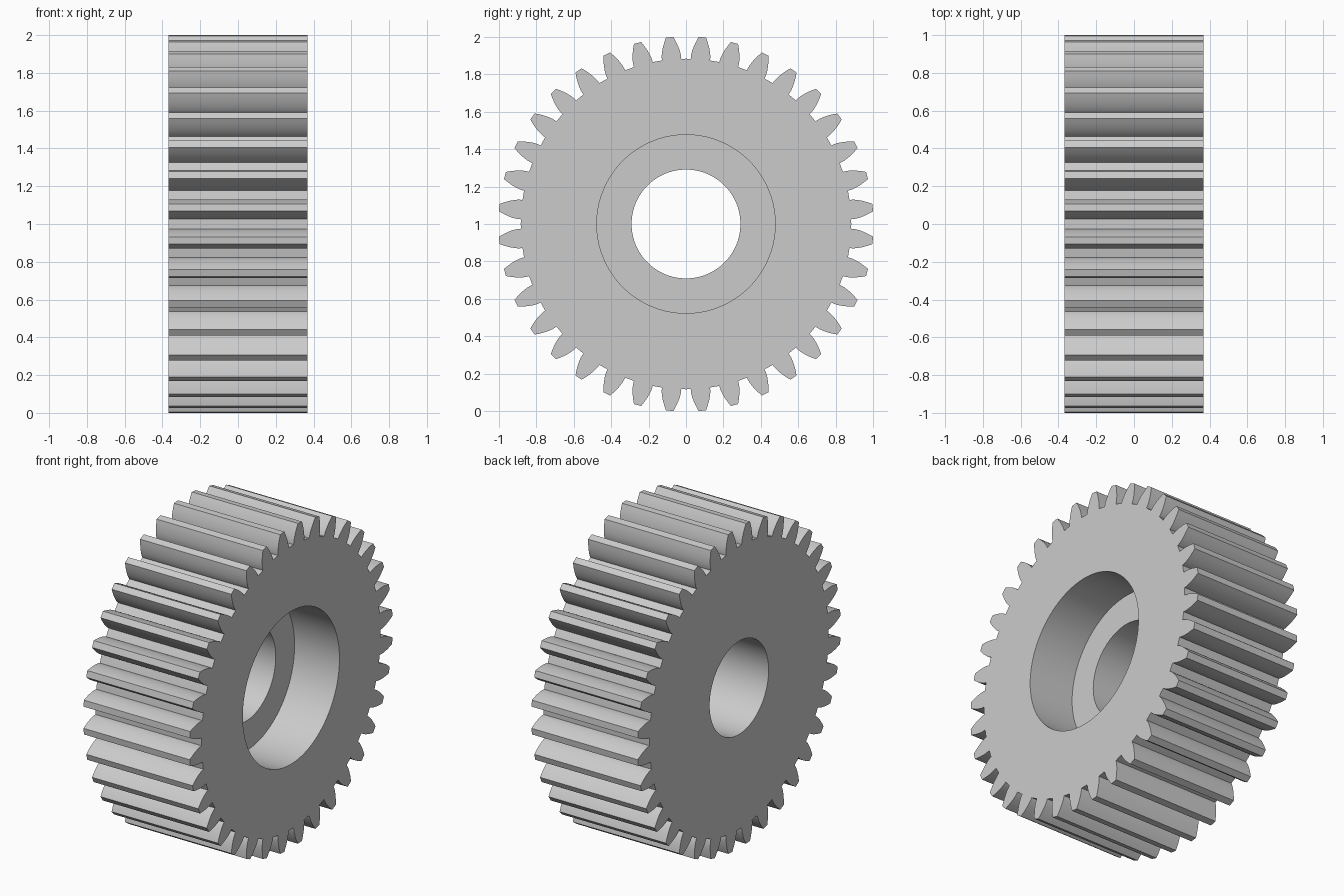
import bpy, bmesh, math

if "Cube" in bpy.data.objects:
    bpy.data.objects.remove(bpy.data.objects["Cube"])

TEETH = 36
TIP_R = 1.0023
HALF_W = 0.367
BORE_R, POCKET_R, POCKET_DEPTH = 0.291, 0.477, 0.31
ARC = 3                                   # bore segments per tooth
PITCH = 2 * math.pi / TEETH
MODULE = TIP_R / (TEETH / 2 + 1)
PITCH_R = MODULE * TEETH / 2
ROOT_R = PITCH_R - 1.25 * MODULE
BASE_R = PITCH_R * math.cos(math.radians(20))


def inv(a):
    return math.tan(a) - a


def half_angle(r):
    """Half the angular thickness of an involute tooth at radius r."""
    return PITCH / 4 + inv(math.radians(20)) - inv(math.acos(min(1, BASE_R / r)))


# One tooth as (radius, angle) pairs, starting mid-gap
radii = [BASE_R + (TIP_R - BASE_R) * i / 6 for i in range(7)]
flank = [(ROOT_R, half_angle(BASE_R))] + [(r, half_angle(r)) for r in radii]
tooth = [(ROOT_R, 0.0)]
tooth += [(r, PITCH / 2 - a) for r, a in flank]
tooth += [(r, PITCH / 2 + a) for r, a in reversed(flank)]
N = len(tooth)

bm = bmesh.new()


def ring(points, x):
    return [bm.verts.new((x, r * math.sin(a), 1 + r * math.cos(a))) for r, a in points]


def circle(radius, x):
    return ring([(radius, i * PITCH / ARC) for i in range(TEETH * ARC)], x)


def band(a, b):
    for i in range(len(a)):
        j = (i + 1) % len(a)
        bm.faces.new((a[i], a[j], b[j], b[i]))


def cap(outer, inner):
    """Side face: one sector per tooth between gear outline and hole."""
    for k in range(TEETH):
        o = [outer[(k * N + i) % len(outer)] for i in range(N + 1)]
        c = [inner[(k * ARC + i) % len(inner)] for i in range(ARC + 1)]
        bm.faces.new(o + c[::-1])


outline = [(r, a + k * PITCH) for k in range(TEETH) for r, a in tooth]
left, right = ring(outline, -HALF_W), ring(outline, HALF_W)
bore_left = circle(BORE_R, -HALF_W)
bore_floor = circle(BORE_R, HALF_W - POCKET_DEPTH)
pocket_floor = circle(POCKET_R, HALF_W - POCKET_DEPTH)
pocket_rim = circle(POCKET_R, HALF_W)

band(left, right)                         # toothed rim
cap(left, bore_left)                      # plain side
cap(right, pocket_rim)                    # recessed side
band(bore_left, bore_floor)               # shaft bore
band(bore_floor, pocket_floor)            # pocket floor
band(pocket_floor, pocket_rim)            # pocket wall
bmesh.ops.recalc_face_normals(bm, faces=bm.faces)

mesh = bpy.data.meshes.new("spur_gear")
bm.to_mesh(mesh)
bm.free()
gear = bpy.data.objects.new("spur_gear", mesh)
bpy.context.collection.objects.link(gear)

steel = bpy.data.materials.new("plain_grey")
steel.diffuse_color = (0.6, 0.6, 0.6, 1)
steel.use_nodes = True
steel.node_tree.nodes["Principled BSDF"].inputs["Base Color"].default_value = steel.diffuse_color
mesh.materials.append(steel)

bpy.context.view_layer.objects.active = gear
gear.select_set(True)
bpy.ops.object.shade_smooth_by_angle(angle=math.radians(25))
